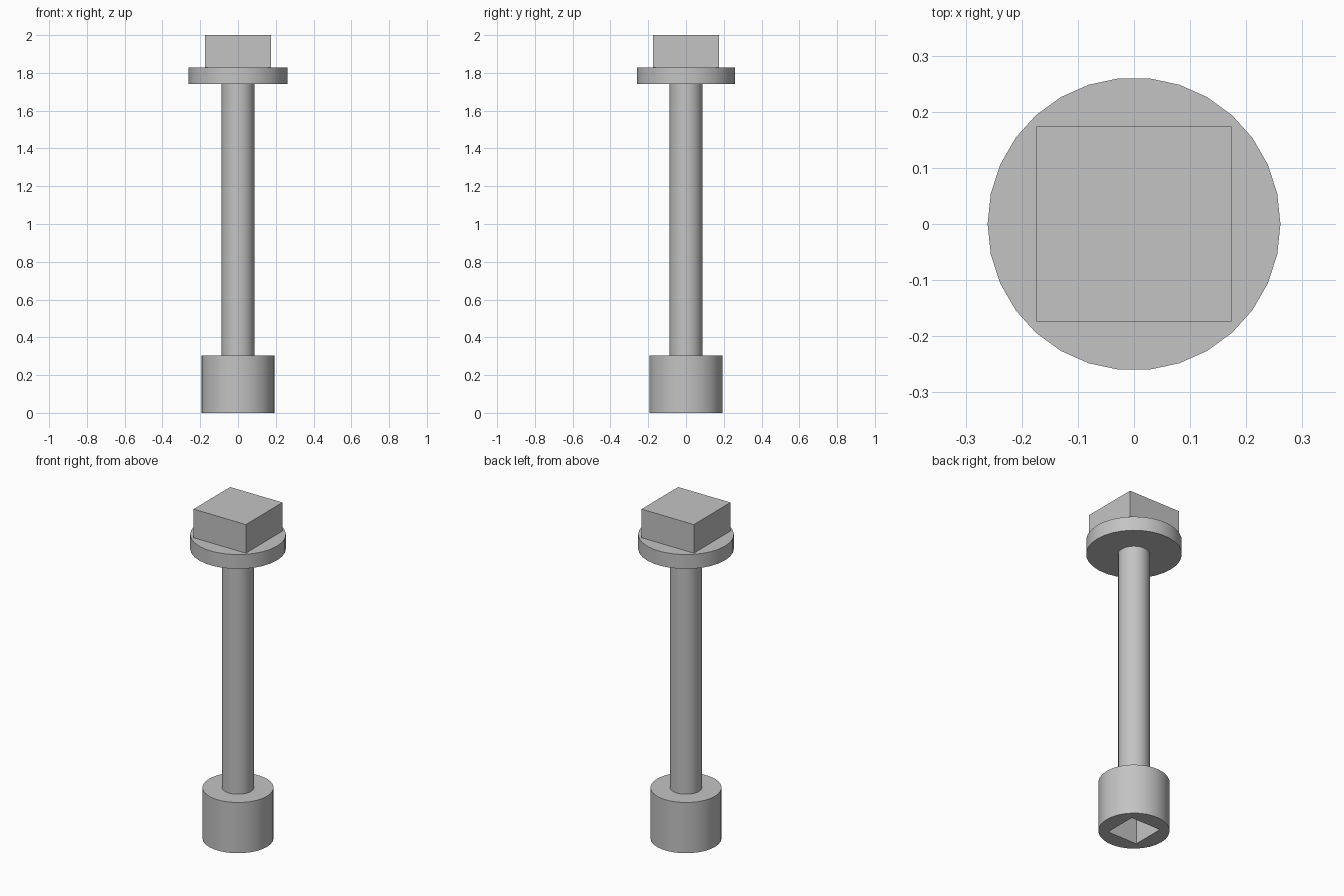
import bpy
import math

cube = bpy.data.objects.get("Cube")
if cube:
    bpy.data.objects.remove(cube, do_unlink=True)

# Single plain steel colour
GREY = (0.55, 0.55, 0.55, 1.0)
steel = bpy.data.materials.new("steel_grey")
steel.use_nodes = True
steel.diffuse_color = GREY
steel.node_tree.nodes["Principled BSDF"].inputs["Base Color"].default_value = GREY

# Heights shared by neighbouring parts
SOCKET_TOP, FLANGE_BOTTOM, FLANGE_TOP, HEAD_TOP = 0.305, 1.742, 1.828, 2.0
SIDES = 30


def finish(obj, name):
    obj.name = obj.data.name = name
    obj.data.materials.clear()
    obj.data.materials.append(steel)
    return obj


def cylinder(name, radius, bottom, top):
    bpy.ops.mesh.primitive_cylinder_add(
        vertices=SIDES, radius=radius, depth=top - bottom,
        location=(0, 0, (bottom + top) / 2),
        rotation=(0, 0, math.pi / 2))
    bpy.ops.object.transform_apply(location=False, rotation=True, scale=False)
    return finish(bpy.context.object, name)


def block(name, width, bottom, top):
    bpy.ops.mesh.primitive_cube_add(size=1, location=(0, 0, (bottom + top) / 2))
    obj = bpy.context.object
    obj.scale = (width, width, top - bottom)
    bpy.ops.object.transform_apply(location=False, rotation=False, scale=True)
    return finish(obj, name)


# Socket with a square recess in its underside
socket = cylinder("socket", 0.194, 0, SOCKET_TOP)
cutter = block("recess_cutter", 0.2, -0.1, 0.2)
cutter.hide_render = True
bpy.context.view_layer.objects.active = socket
recess = socket.modifiers.new("square_recess", 'BOOLEAN')
recess.operation = 'DIFFERENCE'
recess.solver = 'EXACT'
recess.object = cutter
bpy.ops.object.modifier_apply(modifier=recess.name)
bpy.data.objects.remove(cutter, do_unlink=True)

# Shaft and collar
shaft = cylinder("shaft", 0.087, SOCKET_TOP, FLANGE_BOTTOM)
flange = cylinder("flange", 0.261, FLANGE_BOTTOM, FLANGE_TOP)

# Square drive head
head = block("square_head", 0.348, FLANGE_TOP, HEAD_TOP)

# Smooth round walls, crisp rims
bpy.ops.object.select_all(action='DESELECT')
for part in (socket, shaft, flange):
    part.select_set(True)
bpy.context.view_layer.objects.active = socket
bpy.ops.object.shade_smooth_by_angle(angle=math.radians(30))
